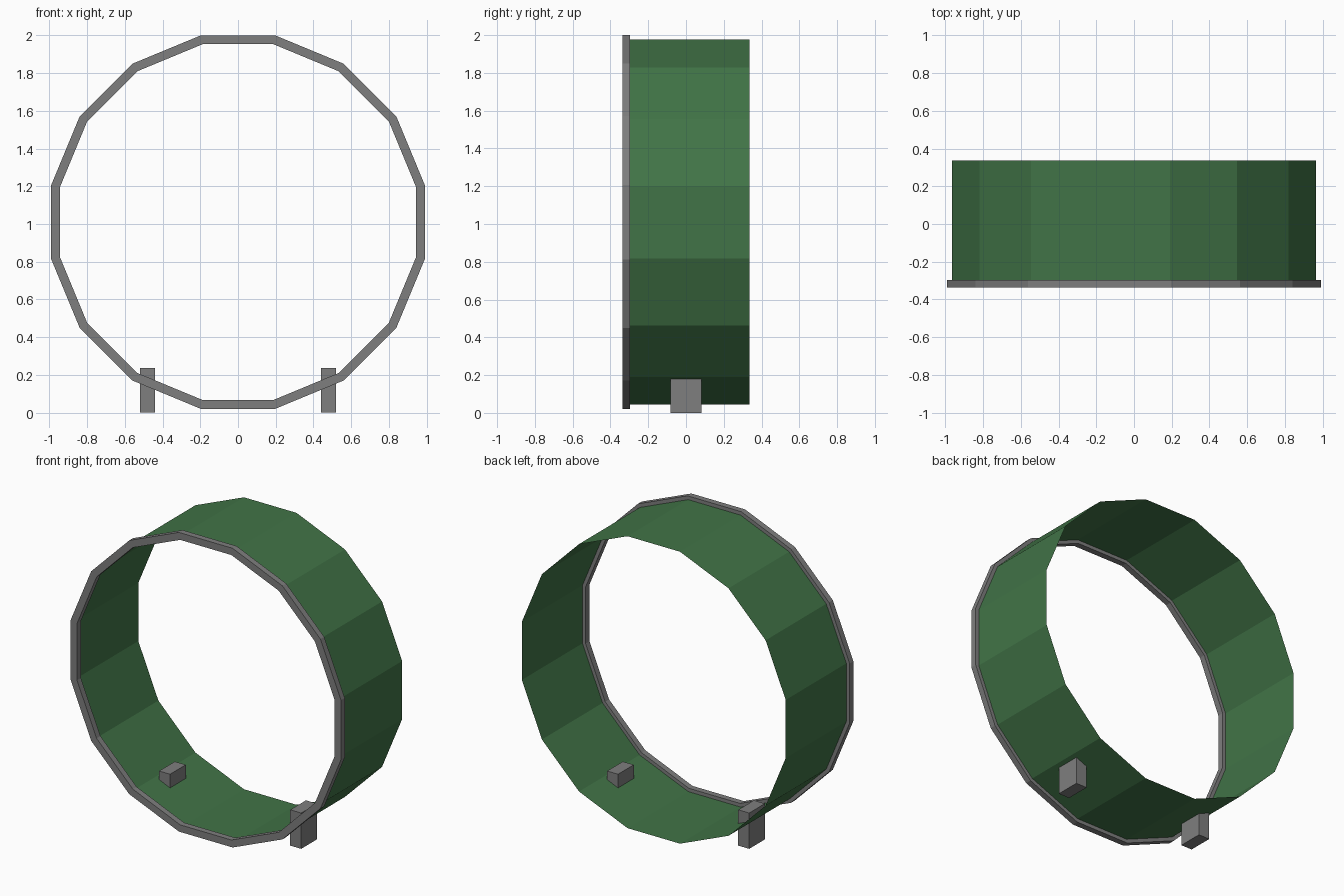
import bpy
import bmesh
from math import cos, sin, pi

SIDES = 16
CENTRE_Z = 1.01

cube = bpy.data.objects.get("Cube")
if cube:
    bpy.data.objects.remove(cube, do_unlink=True)


def material(name, colour):
    mat = bpy.data.materials.new(name)
    mat.use_nodes = True
    mat.diffuse_color = colour
    mat.node_tree.nodes["Principled BSDF"].inputs["Base Color"].default_value = colour
    return mat


def add_object(name, bm, mat):
    mesh = bpy.data.meshes.new(name)
    bm.to_mesh(mesh)
    bm.free()
    mesh.materials.append(mat)
    obj = bpy.data.objects.new(name, mesh)
    bpy.context.collection.objects.link(obj)
    return obj


def lathe(name, profile, closed, mat):
    """Sweep (apothem, y) points round the y axis with flat sides."""
    bm = bmesh.new()
    rings = []
    for apothem, y in profile:
        r = apothem / cos(pi / SIDES)
        angles = [(i + 0.5) * 2 * pi / SIDES for i in range(SIDES)]
        rings.append([bm.verts.new((r * cos(a), y, CENTRE_Z + r * sin(a)))
                      for a in angles])
    pairs = list(zip(rings, rings[1:]))
    if closed:
        pairs.append((rings[-1], rings[0]))
    for a, b in pairs:
        for i in range(SIDES):
            j = (i + 1) % SIDES
            bm.faces.new((a[i], b[i], b[j], a[j]))
    bmesh.ops.recalc_face_normals(bm, faces=bm.faces)
    return add_object(name, bm, mat)


def box(name, low, high, mat):
    bm = bmesh.new()
    bmesh.ops.create_cube(bm, size=1)
    for v in bm.verts:
        v.co = [h if c > 0 else l for c, l, h in zip(v.co, low, high)]
    return add_object(name, bm, mat)


grey = material("grey metal", (0.21, 0.21, 0.21, 1))
green = material("dark green", (0.053, 0.175, 0.063, 1))

# Open, thin-walled drum
lathe("drum_shell", [(0.966, -0.317), (0.966, 0.337)], False, green)

# Solid rim round the front edge
lathe("front_rim", [(0.99, -0.337), (0.99, -0.297),
                    (0.943, -0.297), (0.943, -0.337)], True, grey)

# Two feet passing through the bottom of the drum
for side, x in (("left", 0.48), ("right", -0.48)):
    box(side + "_foot", (x - 0.04, -0.082, 0), (x + 0.04, 0.082, 0.237), grey)
